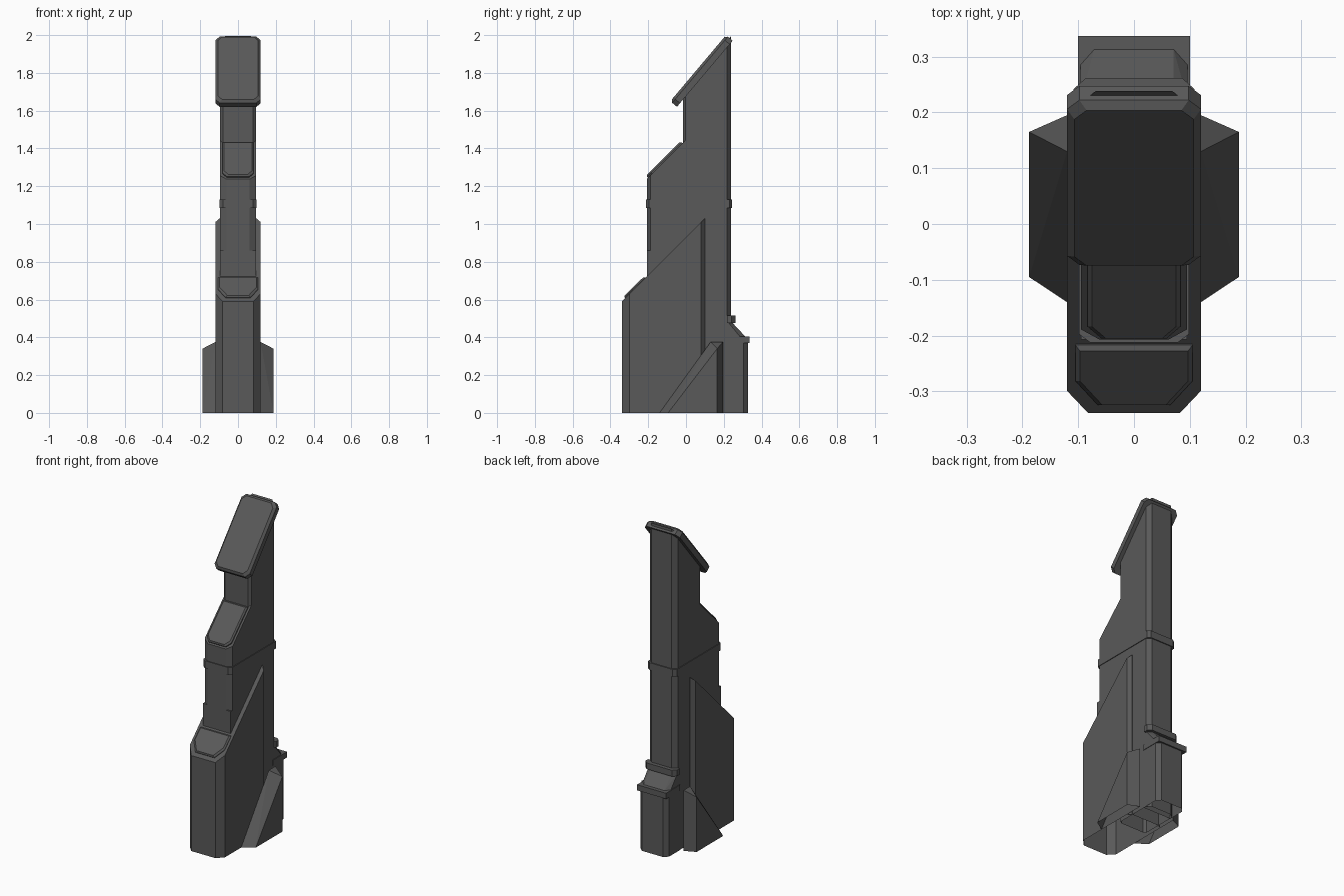
import bpy, bmesh, math
from mathutils import Vector

if "Cube" in bpy.data.objects:
    bpy.data.objects.remove(bpy.data.objects["Cube"])

grey = bpy.data.materials.new("dark_grey")
grey.diffuse_color = (0.1, 0.1, 0.1, 1)
grey.use_nodes = True
grey.node_tree.nodes["Principled BSDF"].inputs["Base Color"].default_value = grey.diffuse_color


def solid(name, points, cuts=()):
    """Flat-faced convex part; cuts are (point, normal) planes that trim it; open underneath."""
    bm = bmesh.new()
    for p in points:
        bm.verts.new(p)
    bmesh.ops.convex_hull(bm, input=bm.verts[:])
    bmesh.ops.dissolve_limit(bm, angle_limit=0.01, verts=bm.verts[:], edges=bm.edges[:])
    for co, no in cuts:
        geom = bm.verts[:] + bm.edges[:] + bm.faces[:]
        cut = bmesh.ops.bisect_plane(bm, geom=geom, plane_co=co, plane_no=no, clear_outer=True)
        edges = [e for e in cut["geom_cut"] if isinstance(e, bmesh.types.BMEdge)]
        bmesh.ops.holes_fill(bm, edges=edges)
    bmesh.ops.recalc_face_normals(bm, faces=bm.faces[:])
    ground = [f for f in bm.faces if all(v.co.z < 1e-4 for v in f.verts)]
    bmesh.ops.delete(bm, geom=ground, context='FACES')
    mesh = bpy.data.meshes.new(name)
    bm.to_mesh(mesh)
    bm.free()
    mesh.materials.append(grey)
    obj = bpy.data.objects.new(name, mesh)
    bpy.context.collection.objects.link(obj)
    return obj


def plan(w, y0, y1, front=(0, 0), back=(0, 0)):
    """Rectangle outline with chamfers given as (x size, y size)."""
    half = [(w - front[0], y0), (w, y0 + front[1]), (w, y1 - back[1]), (w - back[0], y1)]
    return half + [(-x, y) for x, y in half]


def prism(name, outline, z0, z1, cuts=()):
    return solid(name, [(x, y, z) for x, y in outline for z in (z0, z1)], cuts)


def tilted_plate(name, low, high, w, thick, front, back, inset):
    """Chamfered plate whose top runs from low to high, given as (y, z)."""
    a, b = Vector((0, *low)), Vector((0, *high))
    length = (b - a).length
    along = (b - a).normalized()
    down = Vector((0, along.z, -along.y))
    pts = []
    for depth, i in ((0, inset), (inset, 0), (thick, 0)):
        for x, s in plan(w - i, i, length - i, front, back):
            pts.append(a + along * s + down * depth + Vector((x, 0, 0)))
    return solid(name, pts)


slope = (0, -1, 1)
# Main tower: tall rear shaft and stepped front shaft
prism("rear_shaft", plan(.095, -.015, .238, (.015, .012), (.026, .022)), 0, 2.1,
      [((0, -.06, 1.64), (0, -.345, .29))])
prism("front_shaft", plan(.095, -.207, .0, (.033, .018)), .86, 1.5,
      [((0, 0, 1.445), slope)])
prism("front_shaft_base", plan(.095, -.207, .0), .6, .86)

# Sloping caps
tilted_plate("top_cap", (-.083, 1.65), (.212, 2.0), .12, .046, (.022, .025), (.022, .025), .013)
tilted_plate("middle_cap", (-.211, 1.256), (-.028, 1.438), .083, .03, (.025, .03), (0, 0), .008)
tilted_plate("lower_cap", (-.33, .617), (-.222, .722), .105, .03, (.04, .06), (0, 0), .008)

# Band around the shaft
prism("band", plan(.099, -.212, .244, (.02, .015), (.02, .015)), 1.085, 1.13)

# Wide lower casing with sloping top
prism("lower_casing", plan(.12, -.339, .1, (.038, .04), (.022, .02)), 0, 1.1,
      [((0, 0, .93), slope)])

# Side buttresses
for side, label in ((1, "right"), (-1, "left")):
    profile = [(.12, -.14, 0), (.12, .195, 0), (.12, .195, .375), (.12, .13, .375),
               (.188, -.095, 0), (.188, .165, 0), (.188, .165, .34)]
    solid(label + "_buttress", [(side * x, y, z) for x, y, z in profile])

# Rear plinth, its ledge, sloping shoulder and collar
prism("rear_plinth", plan(.097, .2, .328, (0, 0), (.024, .024)), 0, .38)
prism("plinth_ledge", plan(.1, .2, .337), .37, .405)
shoulder = [(x, y, .405) for x, y in plan(.096, .2, .313, (0, 0), (.025, .028))]
shoulder += [(x, y, .48) for x, y in plan(.096, .2, .243, (0, 0), (.025, .02))]
solid("shoulder", shoulder)
prism("collar", plan(.108, .217, .262, (0, 0), (.022, .02)), .477, .515)
